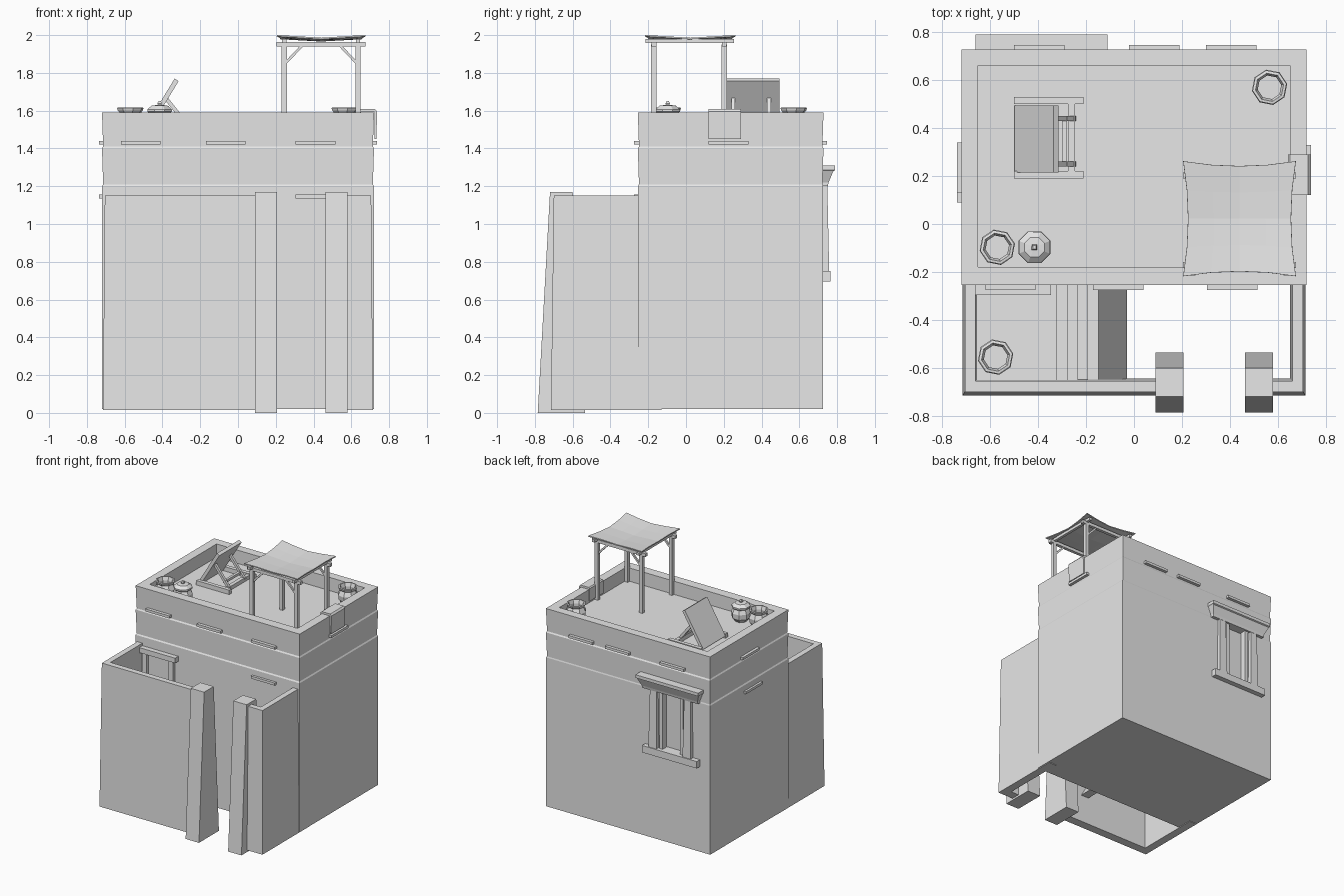
import bpy, bmesh, math
from mathutils import Vector

old = bpy.data.objects.get("Cube")
if old:
    bpy.data.objects.remove(old, do_unlink=True)

clay = bpy.data.materials.new("plain_light_grey")
clay.use_nodes = True
clay.diffuse_color = (0.8, 0.8, 0.8, 1)
clay.node_tree.nodes["Principled BSDF"].inputs["Base Color"].default_value = (0.8, 0.8, 0.8, 1)


def finish(name, bm):
    bmesh.ops.recalc_face_normals(bm, faces=bm.faces)
    mesh = bpy.data.meshes.new(name)
    bm.to_mesh(mesh)
    bm.free()
    mesh.materials.append(clay)
    ob = bpy.data.objects.new(name, mesh)
    bpy.context.scene.collection.objects.link(ob)
    return ob


def skin(name, rings):
    """Join closed rings of points and cap both ends."""
    bm = bmesh.new()
    vs = [[bm.verts.new(p) for p in r] for r in rings]
    n = len(vs[0])
    for a, b in zip(vs, vs[1:]):
        for i in range(n):
            j = (i + 1) % n
            bm.faces.new((a[i], a[j], b[j], b[i]))
    bm.faces.new(vs[0][::-1])
    bm.faces.new(vs[-1])
    return finish(name, bm)


def loft(name, *rects):
    """Stack of rectangles (x0, x1, y0, y1, z)."""
    return skin(name, [[(a, c, z), (b, c, z), (b, d, z), (a, d, z)] for a, b, c, d, z in rects])


def box(name, x0, x1, y0, y1, z0, z1):
    return loft(name, (x0, x1, y0, y1, z0), (x0, x1, y0, y1, z1))


def beam(name, p, q, w=0.02, h=0.02):
    """Square bar between two points."""
    p, q = Vector(p), Vector(q)
    d = (q - p).normalized()
    side = d.cross(Vector((0, 0, 1)))
    side = side.normalized() if side.length > 0.01 else Vector((1, 0, 0))
    up = side.cross(d)
    corners = [side * sx * w / 2 + up * sy * h / 2 for sx, sy in ((-1, -1), (1, -1), (1, 1), (-1, 1))]
    return skin(name, [[e + c for c in corners] for e in (p, q)])


def lathe(name, x, y, z, profile, turn=0.0, sides=8):
    return skin(name, [[(x + r * math.cos(turn + math.tau * i / sides),
                         y + r * math.sin(turn + math.tau * i / sides), z + h)
                        for i in range(sides)] for r, h in profile])


# Main block: shallow plaster bands, parapet and sunken roof floor
FLOOR = 1.485
house = loft("house_body",
             (-.72, .72, -.255, .725, .02), (-.72, .72, -.255, .725, 1.2),
             (-.714, .714, -.249, .722, 1.21), (-.72, .72, -.255, .728, 1.4),
             (-.714, .714, -.249, .722, 1.41), (-.72, .72, -.255, .728, 1.59),
             (-.65, .65, -.18, .66, 1.59), (-.65, .65, -.18, .66, FLOOR))

# Window recess in the back wall
cutter = box("window_cutter", -.49, -.28, .68, .8, .75, 1.2)
cutter.hide_render = True
cutter.hide_viewport = True
cut = house.modifiers.new("window_recess", "BOOLEAN")
cut.object = cutter
cut.solver = "EXACT"

# Window frame
loft("window_hood", (-.63, -.14, .72, .75, 1.2), (-.63, -.14, .72, .755, 1.22),
     (-.655, -.115, .72, .78, 1.28), (-.66, -.11, .72, .79, 1.285), (-.66, -.11, .72, .79, 1.31))
box("window_sill", -.63, -.15, .72, .765, .695, .75)
for x in (-.535, -.235):
    loft("window_post", (x - .035, x + .035, .72, .758, .75), (x - .028, x + .028, .72, .748, 1.21))
for x in (-.475, -.295):
    box("window_inner_post", x - .015, x + .015, .69, .735, .75, 1.21)

# Courtyard walls, slightly battered
for s in (-1, 1):
    lo, hi = sorted((s * .715, s * .65)), sorted((s * .705, s * .66))
    loft("court_side_wall", (*lo, -.715, -.13, .015), (*hi, -.7, -.13, 1.15))
for x0, x1, t0, t1 in ((-.715, .12, -.705, .12), (.56, .715, .56, .705)):
    loft("court_front_wall", (x0, x1, -.715, -.645, .015), (t0, t1, -.7, -.655, 1.15))

# Gate pillars, tapered front to back
for x in (.09, .463):
    loft("gate_pillar", (x, x + .117, -.785, -.535, 0), (x, x + .117, -.72, -.6, 1.17))

# Courtyard landing and stairs as a folded slab
path = [(-.66, .62), (-.32, .62)]
for i in range(4):
    x, z = -.32 + .043 * i, .62 - .045 * (i + 1)
    path += [(x, z), (x + .043, z)]
path += [(-.09, .34), (-.03, .24), (-.1, .24), (-.34, .54), (-.66, .54)]
skin("court_stairs", [[(x, y, z) for x, z in path] for y in (-.65, -.25)])

# Doorway on the landing
box("door_lintel", -.66, -.345, -.295, -.25, 1.09, 1.13)
for x in (-.625, -.395):
    box("door_post", x - .02, x + .02, -.28, -.25, .62, 1.09)

# Protruding timber ends in the walls
for x in (-.62, -.17, .305):
    box("front_timber", x, x + .21, -.275, -.24, 1.42, 1.44)
box("front_low_timber", .305, .515, -.275, -.24, 1.135, 1.155)
for x in (-.5, -.02, .3):
    box("back_timber", x, x + .21, .71, .747, 1.42, 1.44)
box("side_timber", .7, .737, .12, .33, 1.42, 1.44)
box("side_timber", -.737, -.7, .13, .34, 1.42, 1.44)
box("side_low_timber", -.737, -.7, .09, .3, 1.135, 1.155)

# Cloth folded over the parapet
drape = [(.642, 1.5), (.642, 1.6), (.65, 1.608), (.725, 1.608), (.737, 1.595), (.732, 1.45),
         (.722, 1.45), (.722, 1.592), (.65, 1.592), (.65, 1.5)]
skin("parapet_cloth", [[(x, y, z) for x, z in drape] for y in (.12, .29)])

# Jars
jar = [(.045, 0), (.07, .035), (.075, .07), (.058, .105), (.068, .117), (.072, .13),
       (.06, .132), (.05, .105), (.05, .08)]
for x, y, z in ((-.57, -.097, FLOOR), (.565, .57, FLOOR), (-.577, -.555, .62)):
    lathe("jar", x, y, z, jar, .2)
lathe("lidded_jar", -.415, -.097, FLOOR,
      [(.045, 0), (.07, .03), (.072, .07), (.058, .1), (.07, .11), (.07, .122), (.045, .142), (.012, .145)], .39)
lathe("jar_lid_knob", -.415, -.097, FLOOR + .143, [(.012, 0), (.016, .01), (.01, .022)], .78, 4)

# Roof hatch: frame, open lid and its prop
for y in (.205, .515):
    box("hatch_side_rail", -.5, -.21, y - .015, y + .015, FLOOR, FLOOR + .035)
box("hatch_end_rail", -.275, -.245, .22, .5, FLOOR, FLOOR + .03)
beam("hatch_lid", (-.488, .355, 1.495), (-.325, .355, 1.763), .28, .025)
for y in (.25, .44):
    beam("hatch_prop", (-.385, y, 1.67), (-.25, y, 1.5))
beam("hatch_prop_bar", (-.29, .24, 1.545), (-.29, .45, 1.545))

# Canopy posts, beams and braces
XS, YS = (.245, .635), (-.17, .203)
for x in XS:
    for y in YS:
        box("canopy_post", x - .014, x + .014, y - .014, y + .014, FLOOR, 1.95)
        sx, sy = (1 if x == XS[0] else -1), (1 if y == YS[0] else -1)
        beam("canopy_brace", (x, y, 1.845), (x + sx * .095, y, 1.945), .014, .014)
    beam("canopy_side_beam", (x, -.215, 1.968), (x, .255, 1.968), .022, .022)
for y in YS:
    beam("canopy_cross_beam", (.205, y, 1.952), (.675, y, 1.952), .025, .025)

# Sagging canopy cloth with pulled corners
bm = bmesh.new()
bmesh.ops.create_grid(bm, x_segments=4, y_segments=4, size=1)
for v in bm.verts:
    u, w = v.co.x, v.co.y
    v.co = (.44 + u * (.215 + .02 * w * w), .022 + w * (.22 + .02 * u * u),
            1.966 + .012 * max(abs(u), abs(w)) + .015 * abs(u * w))
cloth = finish("canopy_cloth", bm)
thick = cloth.modifiers.new("cloth_thickness", "SOLIDIFY")
thick.thickness = .008
thick.offset = 1
